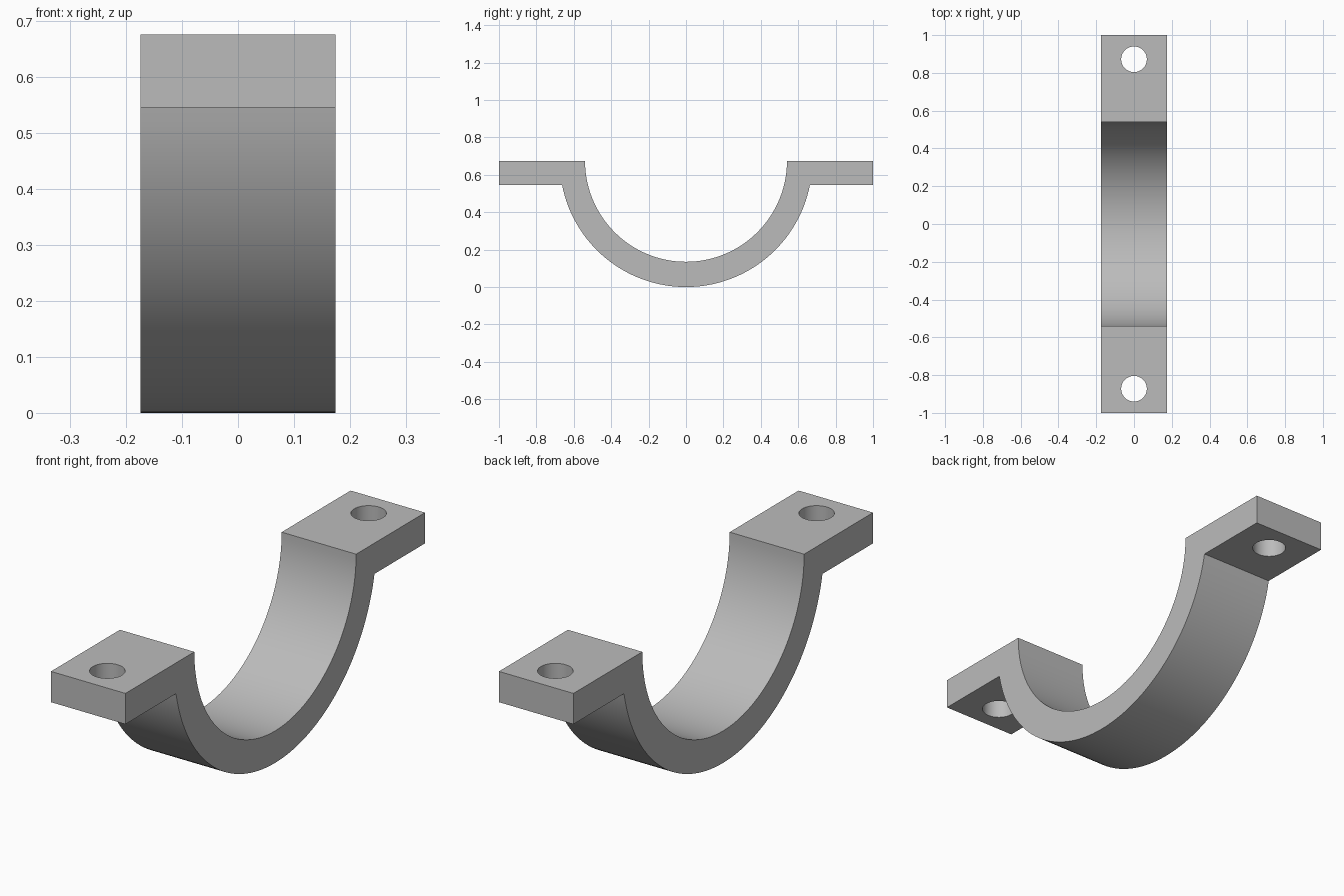
import bpy
import bmesh
from math import asin, cos, pi, sin

# Remove the default cube
if "Cube" in bpy.data.objects:
    bpy.data.objects.remove(bpy.data.objects["Cube"], do_unlink=True)

WIDTH = 0.348          # strap width along x
TOP = 0.675            # top height, also the centre of both arcs
OUTER, INNER = 0.675, 0.54
FLANGE = 0.13          # flange thickness
HOLE_Y, HOLE_R = 0.872, 0.068
STEPS = 64

# Plain grey material
grey = bpy.data.materials.new("plain grey")
grey.use_nodes = True
colour = (0.5, 0.5, 0.5, 1)
grey.diffuse_color = colour
grey.node_tree.nodes["Principled BSDF"].inputs["Base Color"].default_value = colour


def arc(radius, start, end):
    """Points (y, z) on an arc below the top plane."""
    angles = [start + (end - start) * i / STEPS for i in range(STEPS + 1)]
    return [(radius * cos(a), TOP + radius * sin(a)) for a in angles]


# Clamp profile: outer arc, right flange, inner arc, left flange
dip = asin(FLANGE / OUTER)
profile = arc(OUTER, dip - pi, -dip)
profile += [(1, TOP - FLANGE), (1, TOP)]
profile += arc(INNER, 0, -pi)
profile += [(-1, TOP), (-1, TOP - FLANGE)]

# Extrude the profile across the strap width
bm = bmesh.new()
face = bm.faces.new([bm.verts.new((-WIDTH / 2, y, z)) for y, z in profile])
extruded = bmesh.ops.extrude_face_region(bm, geom=[face])["geom"]
bmesh.ops.translate(bm, vec=(WIDTH, 0, 0),
                    verts=[v for v in extruded if isinstance(v, bmesh.types.BMVert)])
bmesh.ops.recalc_face_normals(bm, faces=bm.faces)
mesh = bpy.data.meshes.new("saddle_clamp")
bm.to_mesh(mesh)
bm.free()
mesh.materials.append(grey)
clamp = bpy.data.objects.new("saddle_clamp", mesh)
bpy.context.collection.objects.link(clamp)

# Bolt hole through each flange
for side in (-1, 1):
    bpy.ops.mesh.primitive_cylinder_add(
        vertices=48, radius=HOLE_R, depth=FLANGE * 3,
        location=(0, side * HOLE_Y, TOP - FLANGE / 2))
    cutter = bpy.context.object
    cutter.name = "bolt_hole_cutter"
    cutter.hide_render = True
    cutter.data.materials.append(grey)
    cut = clamp.modifiers.new("bolt_hole", "BOOLEAN")
    cut.operation = "DIFFERENCE"
    cut.solver = "EXACT"
    cut.object = cutter
    bpy.context.view_layer.objects.active = clamp
    bpy.ops.object.modifier_apply(modifier=cut.name)
    bpy.data.objects.remove(cutter, do_unlink=True)

# Smooth the arcs and holes, keep the edges sharp
bpy.ops.object.select_all(action="DESELECT")
clamp.select_set(True)
bpy.context.view_layer.objects.active = clamp
bpy.ops.object.shade_smooth_by_angle(angle=pi / 6)
